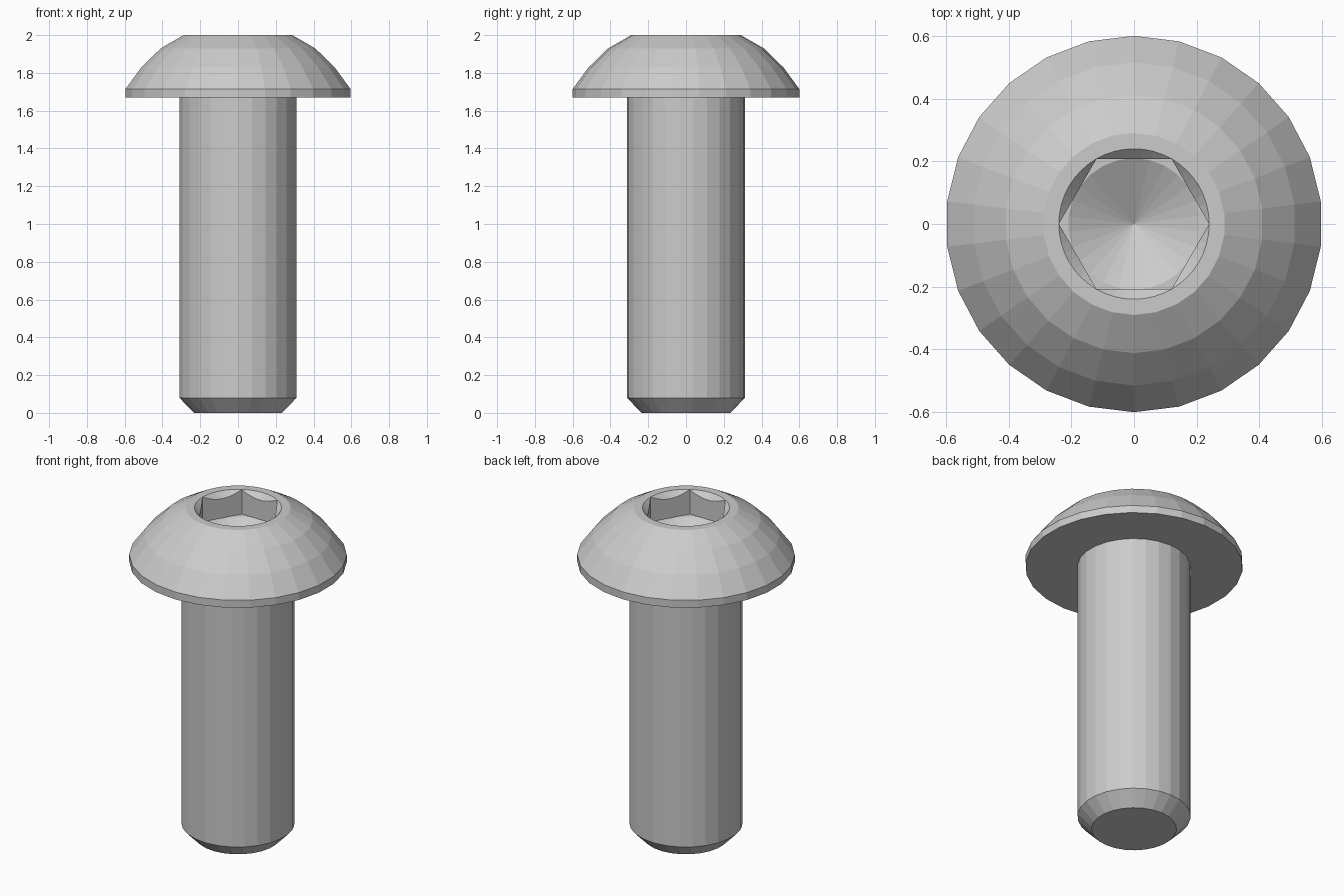
import bpy, bmesh
from math import cos, sin, pi

if "Cube" in bpy.data.objects:
    bpy.data.objects.remove(bpy.data.objects["Cube"])


def lathe(name, profile, n, start=pi / 2):
    """Revolve an (r, z) profile, bottom to top, into a closed solid."""
    bm = bmesh.new()
    rings = []
    for r, z in profile:
        if r == 0:
            rings.append([bm.verts.new((0, 0, z))] * n)
        else:
            rings.append([bm.verts.new((r * cos(start + 2 * pi * i / n),
                                        r * sin(start + 2 * pi * i / n), z)) for i in range(n)])
    for a, b in zip(rings, rings[1:]):
        for i in range(n):
            j = (i + 1) % n
            quad = list(dict.fromkeys((a[i], a[j], b[j], b[i])))
            bm.faces.new(quad)
    for ring, (r, z) in ((rings[0], profile[0]), (rings[-1], profile[-1])):
        if r > 0:
            bm.faces.new(ring)
    bmesh.ops.recalc_face_normals(bm, faces=bm.faces)
    mesh = bpy.data.meshes.new(name)
    bm.to_mesh(mesh)
    bm.free()
    obj = bpy.data.objects.new(name, mesh)
    bpy.context.collection.objects.link(obj)
    return obj


def boolean(obj, cutter, operation):
    """Apply a boolean and discard the cutter."""
    mod = obj.modifiers.new("cut", 'BOOLEAN')
    mod.operation = operation
    mod.solver = 'EXACT'
    mod.object = cutter
    bpy.context.view_layer.objects.active = obj
    bpy.ops.object.modifier_apply(modifier=mod.name)
    bpy.data.objects.remove(cutter)


# Chamfered shank and domed head
bolt = lathe("button_head_bolt", [
    (0.235, 0), (0.3125, 0.08), (0.3125, 1.67), (0.6, 1.67), (0.6, 1.715),
    (0.515, 1.83), (0.412, 1.93), (0.29, 2.0)], 26)

# Countersink at the mouth of the socket
countersink = lathe("countersink_cutter", [(0.2, 1.96), (0.24, 2.0), (0.29, 2.05)], 48)
boolean(bolt, countersink, 'DIFFERENCE')

# Hexagonal socket with a drill-point floor
hexagon = lathe("socket_cutter", [(0.2395, 1.6), (0.2395, 2.1)], 6, 0)
drill = lathe("drill_cutter", [(0, 1.735), (0.21, 1.85), (0.3, 1.85), (0.3, 2.05)], 26)
boolean(hexagon, drill, 'INTERSECT')
boolean(bolt, hexagon, 'DIFFERENCE')
